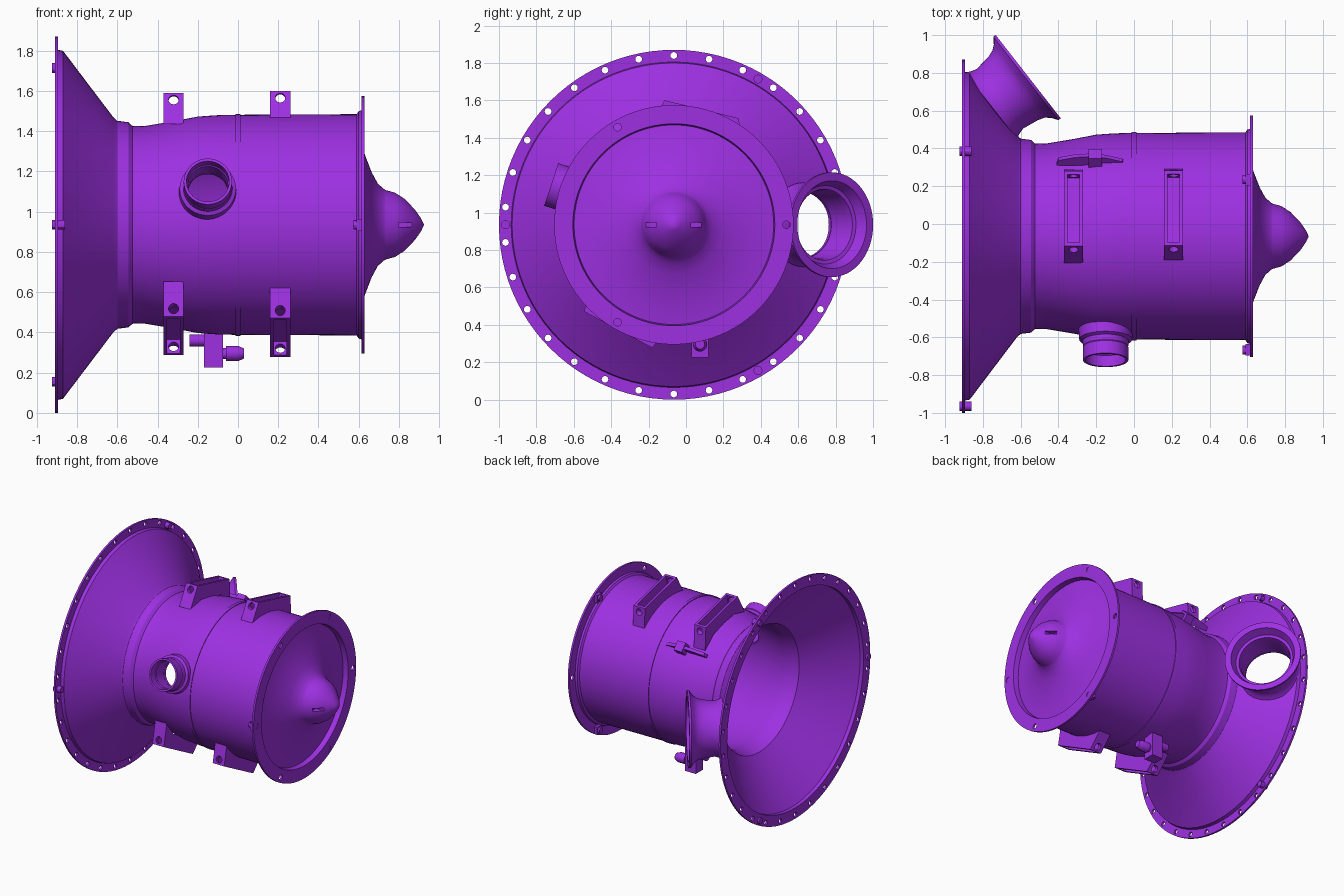
import bpy, bmesh
from math import sin, cos, pi, radians
from mathutils import Matrix, Vector

old = bpy.data.objects.get("Cube")
if old:
    bpy.data.objects.remove(old)

purple = bpy.data.materials.new("violet_purple")
purple.use_nodes = True
COLOUR = (0.34, 0.03, 0.76, 1)
purple.diffuse_color = COLOUR
purple.node_tree.nodes["Principled BSDF"].inputs["Base Color"].default_value = COLOUR

AXIS = Matrix.Translation((0, -0.065, 0.935))


def finish(name, bm, matrix):
    bmesh.ops.remove_doubles(bm, verts=bm.verts, dist=0.0003)
    bmesh.ops.recalc_face_normals(bm, faces=bm.faces)
    mesh = bpy.data.meshes.new(name)
    bm.to_mesh(mesh)
    bm.free()
    mesh.transform(matrix)
    mesh.materials.append(purple)
    ob = bpy.data.objects.new(name, mesh)
    bpy.context.collection.objects.link(ob)
    return ob


def lathe(name, profile, matrix=AXIS, seg=96):
    """Turn a closed (x, radius) outline about the local x axis."""
    bm = bmesh.new()
    rings = [[bm.verts.new((x, r * cos(2 * pi * i / seg), r * sin(2 * pi * i / seg)))
              for i in range(seg)] for x, r in profile]
    for k, a in enumerate(rings):
        b = rings[(k + 1) % len(rings)]
        if profile[k][1] == 0 and profile[(k + 1) % len(rings)][1] == 0:
            continue
        for i in range(seg):
            j = (i + 1) % seg
            bm.faces.new((a[i], a[j], b[j], b[i]))
    return finish(name, bm, matrix)


def rod(name, x0, x1, r, matrix=AXIS, seg=24):
    return lathe(name, [(x0, 0), (x0, r), (x1, r), (x1, 0)], matrix, seg)


def prism(name, outline, z0, z1, matrix):
    bm = bmesh.new()
    face = bm.faces.new([bm.verts.new((x, y, z0)) for x, y in outline])
    new = bmesh.ops.extrude_face_region(bm, geom=[face])["geom"]
    bmesh.ops.translate(bm, vec=(0, 0, z1 - z0),
                        verts=[v for v in new if isinstance(v, bmesh.types.BMVert)])
    return finish(name, bm, matrix)


def block(name, a, b, matrix):
    return prism(name, [(a[0], a[1]), (b[0], a[1]), (b[0], b[1]), (a[0], b[1])], a[2], b[2], matrix)


def radial(deg, x=0.0):
    """Frame on the duct: local x outward, y around, z along the axis."""
    a = radians(deg)
    m = Matrix(((0, 0, 1), (cos(a), -sin(a), 0), (sin(a), cos(a), 0))).to_4x4()
    return AXIS @ Matrix.Translation((x, 0, 0)) @ m


def around(deg, radius):
    """Axis-parallel frame at a bolt circle position."""
    a = radians(deg)
    return AXIS @ Matrix.Translation((0, radius * cos(a), radius * sin(a)))


def cut(target, cutters):
    for c in cutters:
        c.hide_render = True
        mod = target.modifiers.new("cut", "BOOLEAN")
        mod.operation, mod.solver, mod.object = "DIFFERENCE", "EXACT", c
        bpy.context.view_layer.objects.active = target
        bpy.ops.object.modifier_apply(modifier=mod.name)
        bpy.data.objects.remove(c)


def merged(obs):
    """Join separate cutters into one mesh."""
    bm = bmesh.new()
    for o in obs:
        bm.from_mesh(o.data)
        bpy.data.objects.remove(o)
    return finish("cutter", bm, Matrix())


# Duct shell with flared inlet cone and both flanges
duct = lathe("duct_shell", [
    (-.91, .935), (-.895, .935), (-.895, .87), (-.87, .865), (-.62, .535), (-.6, .517),
    (-.545, .51), (-.525, .492), (-.47, .49), (-.32, .515), (-.2, .538), (-.1, .545),
    (-.012, .547), (-.012, .552), (.012, .552), (.012, .547), (.59, .55), (.6, .565),
    (.615, .57), (.615, .64), (.63, .64), (.63, .54), (.57, .53), (-.1, .525),
    (-.3, .497), (-.47, .47), (-.53, .47), (-.6, .49), (-.88, .85), (-.91, .85)])

# Side horn, set square to the cone wall
horn_frame = Matrix.Translation((-.56, .78, .935)) @ Matrix.Rotation(radians(38), 4, "Z")
lathe("side_horn", [
    (0, .28), (-.015, .28), (-.04, .245), (-.065, .225), (-.1, .213), (-.19, .2), (-.225, .21),
    (-.25, .225), (-.255, .178), (-.1, .182), (-.065, .19), (-.06, .21), (0, .235)],
    horn_frame, 64)

# Round port on the front side
port_frame = radial(180 - 18.2, -.15) @ Matrix.Rotation(0, 4, "X")
lathe("front_port", [
    (.5, .145), (.575, .14), (.585, .122), (.61, .12), (.615, .116), (.62, .12), (.69, .12),
    (.69, .106), (.63, .106), (.625, .1), (.5, .1)], port_frame, 48)

# Bolt holes and openings through the shell
cut(duct, [
    merged([rod("hole", -.95, -.88, .018, around(6 + 12 * k, .905), 16)
            for k in range(30)]),
    merged([rod("hole", .6, .66, .02, around(60 * k, .602), 16) for k in range(6)]),
    rod("horn_opening", -.32, -.15, .176, horn_frame, 48),
    rod("port_opening", .4, .6, .099, port_frame, 48)])

# Front dish and bullet nose, with two slots in the nose
nose = lathe("nose_dish", [
    (.59, .536), (.603, .45), (.632, .345), (.665, .26), (.695, .205), (.725, .178), (.735, .172),
    (.78, .16), (.83, .128), (.88, .075), (.91, .032), (.925, 0), (.86, 0), (.7, .14),
    (.65, .23), (.61, .35), (.575, .45), (.57, .536)])
cut(nose, [block("slot", (.79, s * .12 - .028, -.012), (.87, s * .12 + .028, .012), AXIS)
           for s in (-1, 1)])

# Mounting brackets: open channels with holed end plates
for place, deg in (("top", 76.4), ("lower", 242)):
    for spot, x in (("rear", -.32), ("front", .21)):
        f = radial(deg, x) @ Matrix.Translation((-.005 if x < 0 else .005, 0, 0))
        bracket = prism(f"{place}_{spot}_bracket", [
            (.46, -.255), (.63, -.205), (.63, .205), (.46, .255), (.52, .13), (.53, 0),
            (.52, -.13)], -.05, .05, f)
        across = f @ Matrix.Translation((.592, 0, 0)) @ Matrix.Rotation(pi / 2, 4, "Z")
        cut(bracket, [block("channel", (.553, -.185, -.032), (.7, .185, .032), f),
                      rod("lug_hole", -.4, .4, .025, across)])

# Leaf-shaped fin with its small tab on the back
fin_frame = radial(43, -.23)
lens = [(.525, -.18), (.55, -.17), (.578, -.08), (.588, 0), (.582, .08), (.56, .17), (.525, .18)]
prism("back_fin", [(-z, r) for r, z in lens], -.012, .012,
      fin_frame @ Matrix(((0, 1, 0, 0), (0, 0, 1, 0), (1, 0, 0, 0), (0, 0, 0, 1))))
block("back_fin_tab", (.52, -.04, -.01), (.595, .035, .06), fin_frame)

# Drain valve under the duct
block("valve_body", (-.17, .03, .225), (-.075, .12, .41), Matrix())
rod("valve_foot", -.24, -.16, .03, Matrix.Translation((0, .075, .36)))
lathe("valve_outlet", [(-.08, 0), (-.08, .028), (-.06, .028), (-.06, .038), (0, .038),
                       (.03, .025), (.03, 0)], Matrix.Translation((0, .075, .295)), 24)

# Clamp bolts on both flanges
for i, deg in enumerate((60, 180, 300)):
    rod(f"inlet_bolt_{i}", -.925, -.86, .024, around(deg, .9), 12)
    rod(f"front_bolt_{i}", .575, .626, .024, around(deg, .602), 12)
    block(f"front_bolt_clip_{i}", (.59, -.03, -.03), (.615, .03, .03), around(deg, .6))

# Smooth round surfaces, keep edges sharp
bpy.ops.object.select_all(action="DESELECT")
for ob in bpy.context.scene.objects:
    if ob.type == "MESH" and purple.name in ob.data.materials:
        ob.select_set(True)
        bpy.context.view_layer.objects.active = ob
bpy.ops.object.shade_smooth_by_angle(angle=radians(30))
